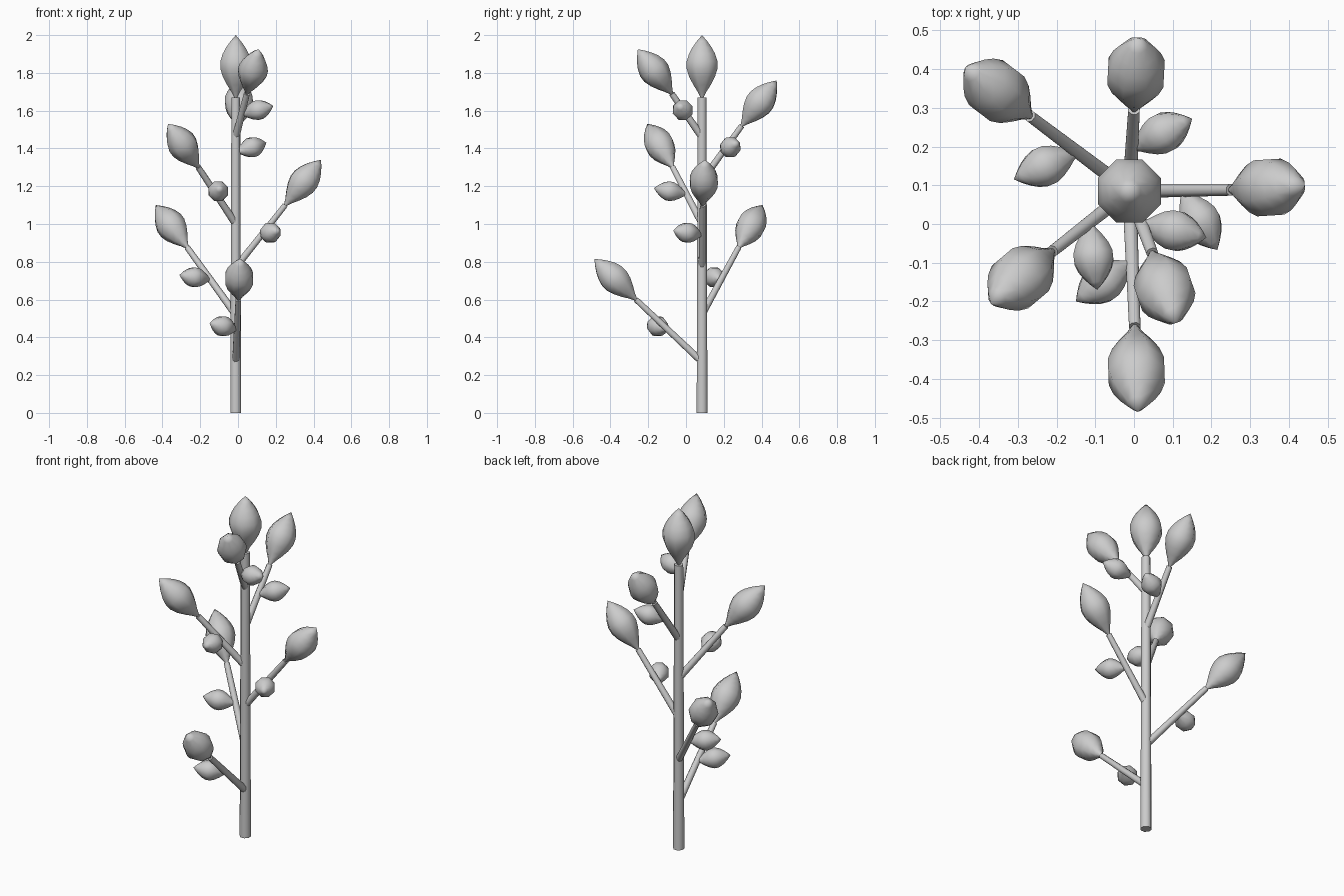
import bpy, bmesh, math
from mathutils import Vector

if "Cube" in bpy.data.objects:
    bpy.data.objects.remove(bpy.data.objects["Cube"])

SIDES = 8
TRUNK = Vector((-0.012, 0.085, 0))
# leaf outline: (fraction of length, fraction of widest radius)
LEAF = [(0, 0.1), (0.1, 0.3), (0.2, 0.55), (0.33, 0.82), (0.46, 0.98),
        (0.58, 0.98), (0.7, 0.83), (0.8, 0.62), (0.9, 0.34), (1, 0)]
ROD = [(0, 1.0), (1, 0.8)]


def lathe(name, a, b, radius, profile):
    """Eight-sided turned shape running from point a to point b."""
    a, b = Vector(a), Vector(b)
    axis = b - a
    rot = axis.to_track_quat('Z', 'Y')
    bm = bmesh.new()
    rings = []
    for t, r in profile:
        c = a + axis * t
        if r == 0:
            rings.append([bm.verts.new(c)])
            continue
        rings.append([bm.verts.new(c + rot @ Vector((
            math.cos(2 * math.pi * (i + 0.5) / SIDES) * radius * r,
            math.sin(2 * math.pi * (i + 0.5) / SIDES) * radius * r, 0)))
            for i in range(SIDES)])
    bm.faces.new(rings[0][::-1])
    for lo, hi in zip(rings, rings[1:]):
        for i in range(SIDES):
            j = (i + 1) % SIDES
            if len(hi) == 1:
                bm.faces.new((lo[i], lo[j], hi[0]))
            else:
                bm.faces.new((lo[i], lo[j], hi[j], hi[i]))
    if len(rings[-1]) > 1:
        bm.faces.new(rings[-1])
    mesh = bpy.data.meshes.new(name)
    bm.to_mesh(mesh)
    bm.free()
    ob = bpy.data.objects.new(name, mesh)
    bpy.context.collection.objects.link(ob)
    bpy.ops.object.select_all(action='DESELECT')
    ob.select_set(True)
    bpy.context.view_layer.objects.active = ob
    bpy.ops.object.shade_smooth_by_angle(angle=math.radians(50))
    return ob


# trunk and crown leaf
lathe("trunk", TRUNK, TRUNK + Vector((0, 0, 1.67)), 0.031, ROD)
lathe("crown_leaf", TRUNK + Vector((0, 0, 1.67)), TRUNK + Vector((0, 0, 2.0)), 0.09, LEAF)

# branches: start height, branch end, end-leaf tip, side-leaf tip
BRANCHES = [
    (0.27, (0.002, -0.265, 0.60), (0.01, -0.485, 0.815), (-0.15, -0.20, 0.475)),
    (0.52, (-0.268, 0.278, 0.875), (-0.435, 0.405, 1.10), (-0.31, 0.115, 0.73)),
    (0.77, (0.25, 0.088, 1.10), (0.44, 0.10, 1.34), (0.215, -0.067, 0.965)),
    (1.00, (-0.21, -0.07, 1.30), (-0.37, -0.205, 1.53), (-0.095, -0.17, 1.19)),
    (1.23, (0.0, 0.295, 1.52), (0.01, 0.48, 1.76), (0.15, 0.272, 1.43)),
    (1.46, (0.047, -0.075, 1.69), (0.108, -0.255, 1.925), (0.187, -0.035, 1.625)),
]
for n, (z, end, tip, side) in enumerate(BRANCHES, 1):
    start = TRUNK + Vector((0, 0, z))
    lathe(f"branch_{n}", start, end, 0.02, ROD)
    lathe(f"end_leaf_{n}", end, tip, 0.08, LEAF)
    # side leaf sprouts from the middle of the branch
    lathe(f"side_leaf_{n}", start.lerp(Vector(end), 0.52), side, 0.056, LEAF)
